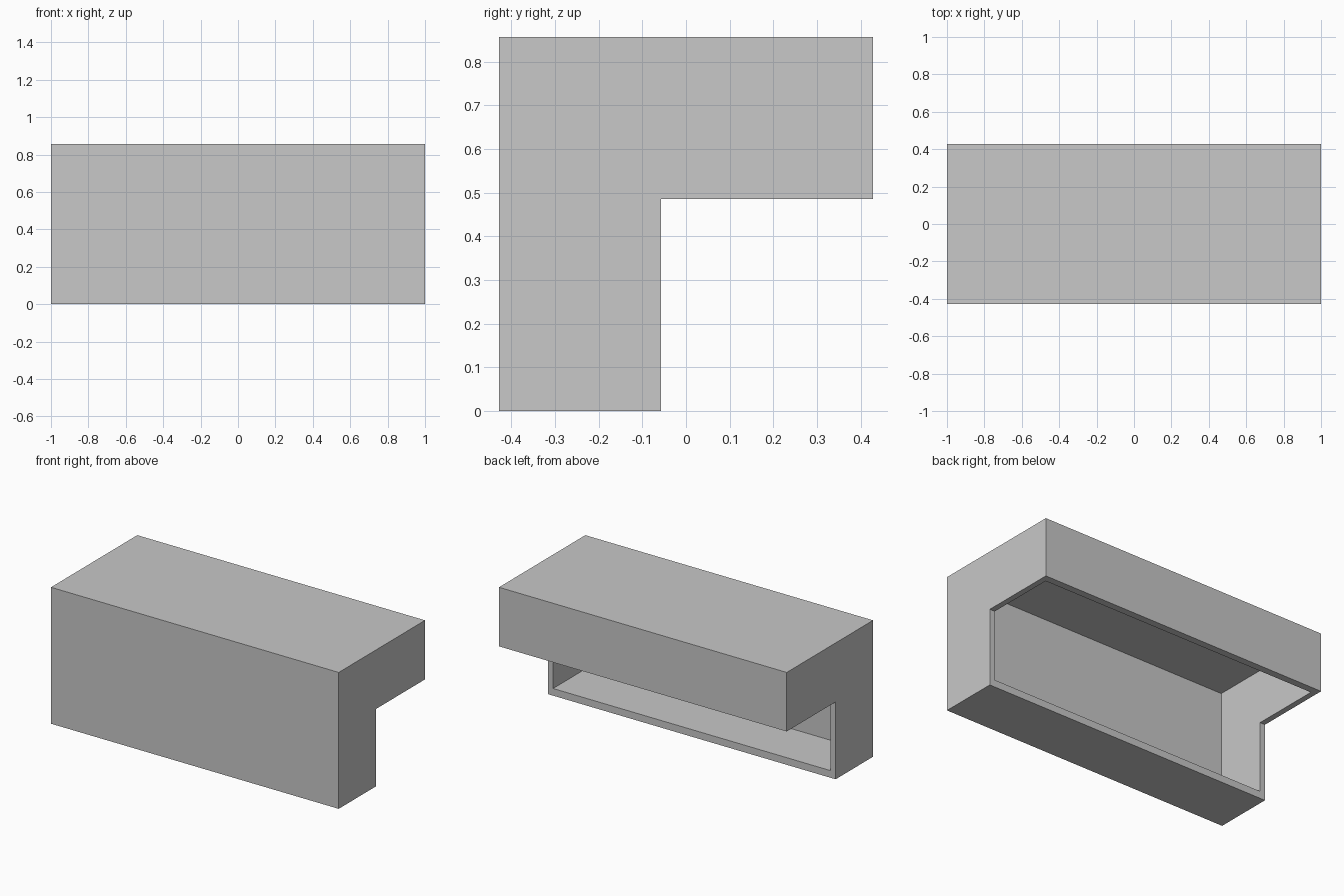
import bpy
import bmesh

if "Cube" in bpy.data.objects:
    bpy.data.objects.remove(bpy.data.objects["Cube"], do_unlink=True)

LENGTH, DEPTH, HEIGHT = 2.0, 0.857, 0.857
LEG = 0.371           # depth of the leg and of the overhang
WALL, LIP = 0.036, 0.045
FRONT, BACK = -DEPTH / 2, DEPTH / 2

grey = bpy.data.materials.new("plain grey")
grey.use_nodes = True
colour = (0.58, 0.58, 0.58, 1.0)
grey.diffuse_color = colour
grey.node_tree.nodes["Principled BSDF"].inputs["Base Color"].default_value = colour


def prism(name, profile, width):
    """Extrude a (y, z) profile along x, centred on x = 0."""
    bm = bmesh.new()
    face = bm.faces.new([bm.verts.new((-width / 2, y, z)) for y, z in profile])
    made = bmesh.ops.extrude_face_region(bm, geom=[face])["geom"]
    verts = [v for v in made if isinstance(v, bmesh.types.BMVert)]
    bmesh.ops.translate(bm, verts=verts, vec=(width, 0, 0))
    bmesh.ops.recalc_face_normals(bm, faces=bm.faces)
    mesh = bpy.data.meshes.new(name)
    bm.to_mesh(mesh)
    bm.free()
    mesh.materials.append(grey)
    obj = bpy.data.objects.new(name, mesh)
    bpy.context.collection.objects.link(obj)
    return obj


# L-shaped body: upright leg at the front, overhang to the back
step_y, step_z = FRONT + LEG, HEIGHT - LEG
shell = prism("angled_cover_shell", [
    (FRONT, 0), (step_y, 0), (step_y, step_z),
    (BACK, step_z), (BACK, HEIGHT), (FRONT, HEIGHT)], LENGTH)

# Hollow, open through the inner corner, with thicker free lips
y0, y1, z0, z1 = FRONT + WALL, BACK - LIP, LIP, HEIGHT - WALL
cavity = prism("cavity_cutter", [(y0, z0), (y1, z0), (y1, z1), (y0, z1)],
               LENGTH - 2 * WALL)
cavity.hide_render = True

cut = shell.modifiers.new("hollow", "BOOLEAN")
cut.operation = "DIFFERENCE"
cut.solver = "EXACT"
cut.object = cavity
bpy.context.view_layer.objects.active = shell
shell.select_set(True)
bpy.ops.object.modifier_apply(modifier=cut.name)
bpy.data.objects.remove(cavity, do_unlink=True)
